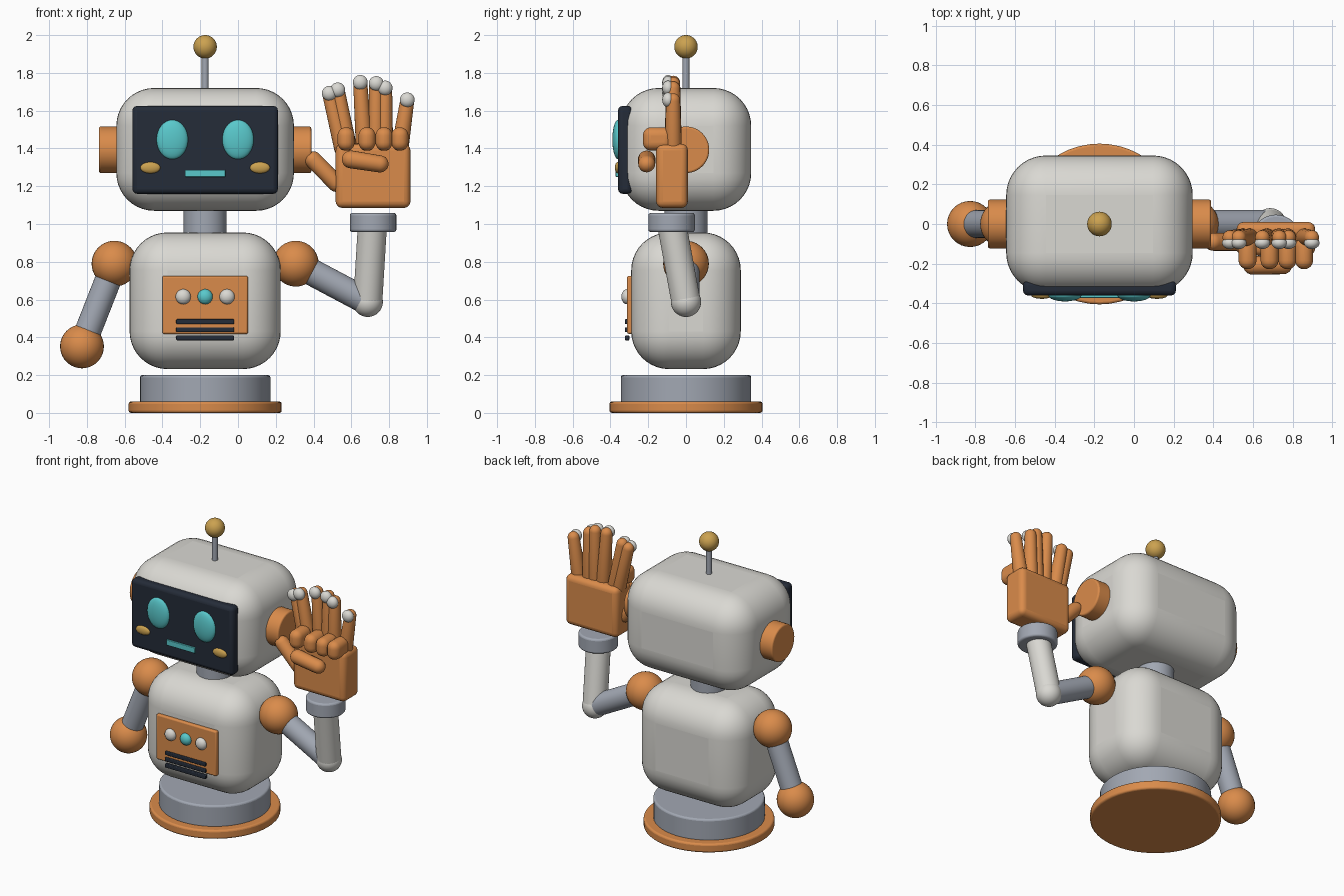
import bpy, bmesh, math
from mathutils import Vector, Matrix

if "Cube" in bpy.data.objects:
    bpy.data.objects.remove(bpy.data.objects["Cube"])

CX = -0.174  # centre line of the body


def paint(name, rgb):
    m = bpy.data.materials.new(name)
    m.diffuse_color = (*rgb, 1)
    m.use_nodes = True
    m.node_tree.nodes["Principled BSDF"].inputs["Base Color"].default_value = m.diffuse_color
    return m


WHITE = paint("warm_white", (0.70, 0.69, 0.65))
GREY = paint("steel_grey", (0.36, 0.39, 0.45))
ORANGE = paint("orange", (0.70, 0.26, 0.07))
NAVY = paint("dark_navy", (0.018, 0.025, 0.04))
CYAN = paint("cyan", (0.10, 0.58, 0.60))
GOLD = paint("gold", (0.60, 0.36, 0.08))


def finish(bm, name, mat, matrix=None, bevel=0, segments=3):
    if matrix is not None:
        bm.transform(matrix)
    bmesh.ops.recalc_face_normals(bm, faces=bm.faces)
    mesh = bpy.data.meshes.new(name)
    bm.to_mesh(mesh)
    bm.free()
    ob = bpy.data.objects.new(name, mesh)
    bpy.context.collection.objects.link(ob)
    mesh.materials.append(mat)
    if bevel:
        mod = ob.modifiers.new("round_edges", 'BEVEL')
        mod.width, mod.segments, mod.limit_method = bevel, segments, 'ANGLE'
        mod.angle_limit = math.radians(40)
    bpy.ops.object.select_all(action='DESELECT')
    ob.select_set(True)
    bpy.context.view_layer.objects.active = ob
    bpy.ops.object.shade_smooth_by_angle(angle=math.radians(35))
    return ob


def box(name, mat, x, y, z, bevel=0.01, segments=3):
    """Rounded box from its (min, max) ranges."""
    lo, hi = Vector((x[0], y[0], z[0])), Vector((x[1], y[1], z[1]))
    bm = bmesh.new()
    bmesh.ops.create_cube(bm, size=1)
    m = Matrix.Translation((lo + hi) / 2) @ Matrix.Diagonal((*(hi - lo), 1))
    return finish(bm, name, mat, m, bevel, segments)


def ball(name, mat, pos, r):
    """Sphere or ellipsoid; r is a number or three radii."""
    r = (r, r, r) if isinstance(r, (int, float)) else r
    bm = bmesh.new()
    bmesh.ops.create_uvsphere(bm, u_segments=32, v_segments=20, radius=1)
    return finish(bm, name, mat, Matrix.Translation(pos) @ Matrix.Diagonal((*r, 1)))


def along(a, b):
    a, b = Vector(a), Vector(b)
    rot = (b - a).to_track_quat('Z', 'Y').to_matrix().to_4x4()
    return Matrix.Translation(a) @ rot, (b - a).length


def rod(name, mat, a, b, r, bevel=0):
    """Cylinder between two points."""
    m, length = along(a, b)
    bm = bmesh.new()
    bmesh.ops.create_cone(bm, cap_ends=True, segments=48, radius1=r, radius2=r, depth=length)
    return finish(bm, name, mat, m @ Matrix.Translation((0, 0, length / 2)), bevel)


def capsule(name, mat, a, b, r1, r2):
    """Round-ended tapered rod, turned from a half profile."""
    m, length = along(a, b)
    quarter = [math.pi / 2 * i / 6 for i in range(7)]
    prof = [(r1 * math.sin(t), -r1 * math.cos(t)) for t in quarter]
    prof += [(r2 * math.cos(t), length + r2 * math.sin(t)) for t in quarter]
    bm = bmesh.new()
    vs = [bm.verts.new((x, 0, z)) for x, z in prof]
    es = [bm.edges.new(p) for p in zip(vs, vs[1:])]
    bmesh.ops.spin(bm, geom=vs + es, cent=(0, 0, 0), axis=(0, 0, 1),
                   angle=2 * math.pi, steps=20)
    bmesh.ops.remove_doubles(bm, verts=bm.verts, dist=1e-5)
    return finish(bm, name, mat, m)


# Base
rod("base_plate", ORANGE, (CX, 0, 0), (CX, 0, 0.06), 0.405, 0.012)
rod("base_drum", GREY, (CX, 0, 0.05), (CX, 0, 0.2), 0.345, 0.012)

# Torso, neck and head
box("torso", WHITE, (CX - 0.4, CX + 0.4), (-0.29, 0.29), (0.232, 0.955), 0.2, 10)
rod("neck", GREY, (CX, 0, 0.92), (CX, 0, 1.12), 0.114)
box("head", WHITE, (CX - 0.47, CX + 0.47), (-0.345, 0.345), (1.07, 1.72), 0.2, 10)

# Antenna
rod("antenna_stem", GREY, (CX, 0, 1.7), (CX, 0, 1.9), 0.018)
ball("antenna_tip", GOLD, (CX, 0, 1.938), 0.062)

# Face
box("face_screen", NAVY, (CX - 0.385, CX + 0.385), (-0.36, -0.285), (1.16, 1.625), 0.024)
box("mouth", CYAN, (CX - 0.107, CX + 0.107), (-0.372, -0.35), (1.25, 1.287), 0.003)

# Chest panel, lamps and vents
box("chest_panel", ORANGE, (CX - 0.227, CX + 0.227), (-0.312, -0.27), (0.418, 0.725), 0.01)
for i in (-1, 0, 1):
    ball("chest_lamp", WHITE if i else CYAN, (CX + 0.116 * i, -0.312, 0.615), (0.04, 0.03, 0.04))
    box("vent_slot", NAVY, (CX - 0.153, CX + 0.153), (-0.323, -0.3),
        (0.427 + 0.043 * i, 0.453 + 0.043 * i), 0.005)

# Paired parts: eyes, cheeks, ears and shoulders
for s, side in ((-1, "left"), (1, "right")):
    ball(side + "_eye", CYAN, (CX + 0.174 * s, -0.36, 1.447), (0.083, 0.03, 0.104))
    ball(side + "_cheek", GOLD, (CX + 0.29 * s, -0.36, 1.298), (0.053, 0.017, 0.03))
    rod(side + "_ear", ORANGE, (CX + 0.44 * s, 0, 1.393), (CX + 0.562 * s, 0, 1.393), 0.123, 0.01)
    ball(side + "_shoulder", ORANGE, (CX + 0.48 * s, 0, 0.79), 0.121)

# Lowered arm
rod("lowered_arm", GREY, (CX - 0.48, 0, 0.79), (-0.826, 0, 0.352), 0.07)
ball("lowered_hand", ORANGE, (-0.826, 0, 0.352), 0.116)

# Raised arm
ELBOW = (0.687, 0, 0.588)
rod("raised_upper_arm", GREY, (0.306, 0, 0.79), ELBOW, 0.071)
ball("raised_elbow", WHITE, ELBOW, 0.08)
rod("raised_forearm", WHITE, ELBOW, (0.712, -0.076, 1.0), 0.077)
rod("wrist_cuff", GREY, (0.715, -0.076, 0.958), (0.715, -0.076, 1.058), 0.123, 0.012)
box("palm", ORANGE, (0.517, 0.913), (-0.158, 0.01), (1.085, 1.425), 0.035, 4)

# Knuckles
for x in (0.572, 0.683, 0.773, 0.857):
    box("knuckle", ORANGE, (x - 0.045, x + 0.045), (-0.228, -0.07), (1.388, 1.512), 0.044, 6)

# Fingers with pale tips: base x, tip x, tip z
for x0, x1, z1 in ((0.555, 0.483, 1.69), (0.585, 0.528, 1.708), (0.67, 0.647, 1.748),
                   (0.73, 0.732, 1.742), (0.775, 0.779, 1.718), (0.857, 0.896, 1.655)):
    capsule("finger", ORANGE, (x0, -0.068, 1.4), (x1, -0.068, z1), 0.046, 0.037)
    ball("fingertip", WHITE, (x1, -0.095, z1 + 0.002), (0.039, 0.031, 0.039))

# Thumb
capsule("thumb_base", ORANGE, (0.52, -0.09, 1.215), (0.398, -0.09, 1.34), 0.045, 0.045)
capsule("thumb_tip", ORANGE, (0.597, -0.208, 1.342), (0.752, -0.208, 1.318), 0.047, 0.045)
